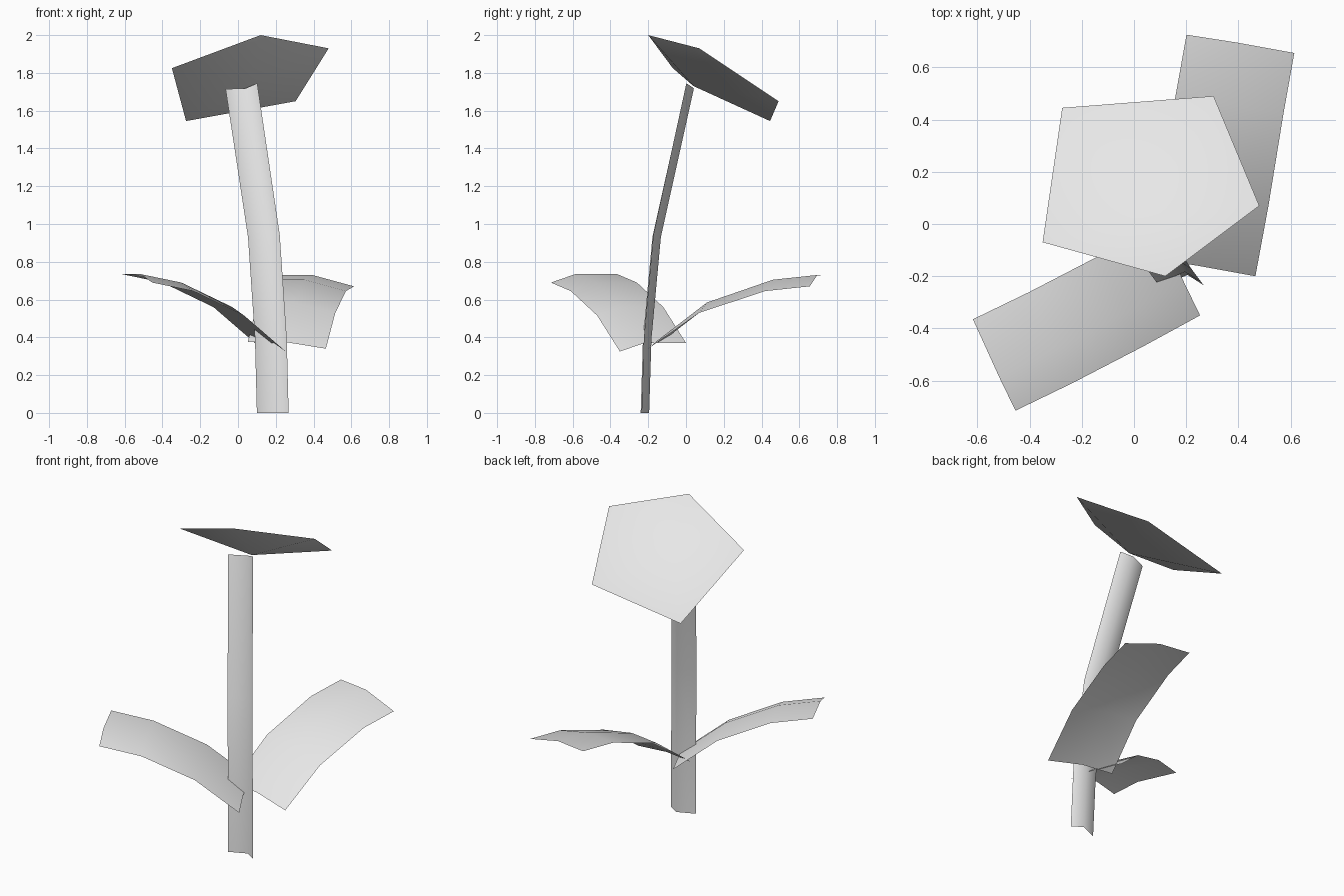
import bpy
from mathutils import Vector

cube = bpy.data.objects.get("Cube")
if cube:
    bpy.data.objects.remove(cube, do_unlink=True)

# Single pale grey material
grey = bpy.data.materials.new("pale_grey")
grey.use_nodes = True
colour = (0.8, 0.8, 0.8, 1)
grey.diffuse_color = colour
grey.node_tree.nodes["Principled BSDF"].inputs["Base Color"].default_value = colour


def add_part(name, verts, faces):
    mesh = bpy.data.meshes.new(name)
    mesh.from_pydata(verts, [], faces)
    mesh.materials.append(grey)
    mesh.shade_smooth()
    obj = bpy.data.objects.new(name, mesh)
    bpy.context.collection.objects.link(obj)
    return obj


def sweep(name, path, section, lift=(1, 1, 1, 1), flip=False):
    """Carry an open cross-section along a path; lift scales its height per row."""
    n = len(section)
    verts = [Vector(p) + Vector((x, y, z * k))
             for p, k in zip(path, lift) for x, y, z in section]
    faces = []
    for r in range(len(path) - 1):
        for c in range(n - 1):
            a = r * n + c
            quad = (a, a + 1, a + n + 1, a + n)
            faces.append(quad[::-1] if flip else quad)
    return add_part(name, verts, faces)


# Bent stem: a folded open strip, creased along its back
sweep("stem",
      [(0.10, -0.24, 0), (0.09, -0.228, 0.39), (0.053, -0.178, 0.93), (-0.066, -0.003, 1.715)],
      [(0, 0, 0), (0.105, 0.045, 0.003), (0.168, 0.005, 0.03)],
      lift=(0, 0.2, 0.4, 1))

# Arching leaves, each folded along a crease
sweep("front_leaf",
      [(0.09, 0, 0.37), (-0.13, -0.12, 0.56), (-0.40, -0.26, 0.69), (-0.617, -0.365, 0.735)],
      [(0, 0, 0), (0.10, -0.22, 0), (0.163, -0.35, -0.045)], flip=True)
sweep("back_leaf",
      [(0.465, -0.20, 0.34), (0.515, 0.07, 0.53), (0.572, 0.42, 0.645), (0.614, 0.655, 0.67)],
      [(0, 0, 0), (-0.22, 0.04, 0.06), (-0.413, 0.07, 0.06)],
      lift=(0.6, 0.9, 1, 1), flip=True)

# Five-sided flower head, a shallow dish meeting the stem
rim = [(0.12, -0.20, 2.0), (0.48, 0.07, 1.93), (0.305, 0.49, 1.65),
       (-0.275, 0.445, 1.545), (-0.35, -0.07, 1.825)]
add_part("flower_head", rim + [(0.067, 0.04, 1.73)],
         [(i, (i + 1) % 5, 5) for i in range(5)])
